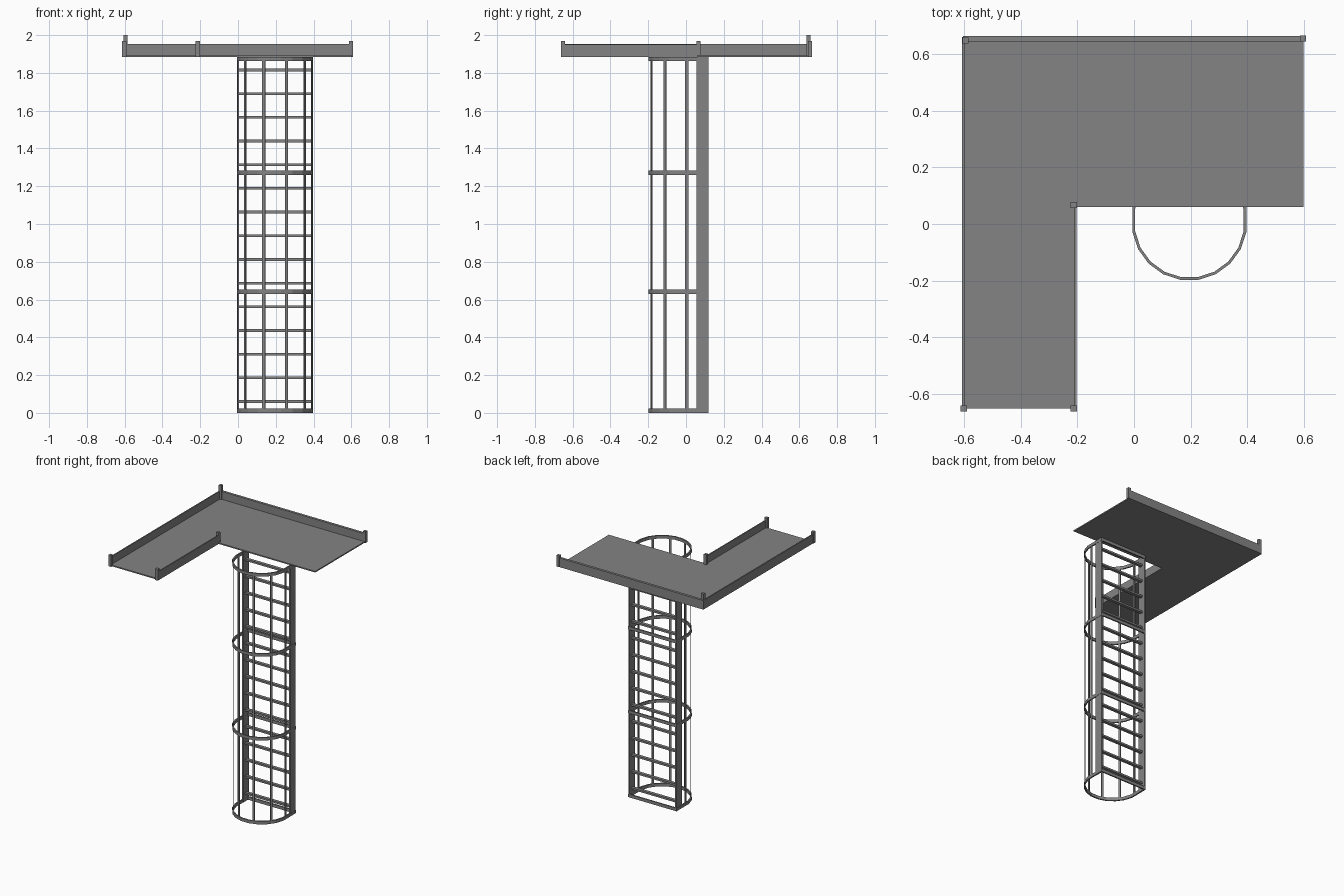
import bpy, bmesh
from math import cos, sin, radians
from mathutils import Matrix, Vector

cube = bpy.data.objects.get("Cube")
if cube:
    bpy.data.objects.remove(cube, do_unlink=True)

steel = bpy.data.materials.new("grey_steel")
steel.use_nodes = True
GREY = (0.23, 0.23, 0.23, 1)
steel.diffuse_color = GREY
steel.node_tree.nodes["Principled BSDF"].inputs["Base Color"].default_value = GREY


def finish(name, bm):
    bmesh.ops.recalc_face_normals(bm, faces=bm.faces)
    mesh = bpy.data.meshes.new(name)
    bm.to_mesh(mesh)
    bm.free()
    mesh.materials.append(steel)
    obj = bpy.data.objects.new(name, mesh)
    bpy.context.collection.objects.link(obj)
    return obj


def box(name, xs, ys, zs, turn=0):
    """Box between ranges, turned about its own vertical axis."""
    ranges = (xs, ys, zs)
    centre = Vector([(a + b) / 2 for a, b in ranges])
    size = [b - a for a, b in ranges]
    bm = bmesh.new()
    bmesh.ops.create_cube(bm, size=1, matrix=Matrix.Translation(centre)
                          @ Matrix.Rotation(turn, 4, 'Z') @ Matrix.Diagonal((*size, 1)))
    return finish(name, bm)


def prism(name, outline, z0, z1):
    bm = bmesh.new()
    face = bm.faces.new([bm.verts.new((x, y, z0)) for x, y in outline])
    top = bmesh.ops.extrude_face_region(bm, geom=[face])["geom"]
    verts = [v for v in top if isinstance(v, bmesh.types.BMVert)]
    bmesh.ops.translate(bm, vec=(0, 0, z1 - z0), verts=verts)
    return finish(name, bm)


# L-shaped platform
LEFT, RIGHT, FRONT, BACK = -0.605, 0.6, -0.652, 0.662
INNER_X, INNER_Y = -0.205, 0.06
DECK, BOARD = 1.885, 1.953
prism("platform", [(LEFT, FRONT), (INNER_X, FRONT), (INNER_X, INNER_Y),
                   (RIGHT, INNER_Y), (RIGHT, BACK), (LEFT, BACK)], DECK, DECK + 0.009)

# Kick boards along the closed edges
box("back_kick_board", (LEFT, RIGHT), (0.645, 0.664), (DECK, BOARD))
box("outer_kick_board", (-0.609, -0.6), (FRONT, BACK), (DECK, BOARD))
box("inner_kick_board", (-0.212, -0.203), (FRONT, INNER_Y), (DECK, BOARD - 0.004))

# Short corner posts
posts = [(-0.602, -0.652, 1.97), (-0.213, -0.652, 1.97), (-0.213, 0.067, 1.97),
         (0.598, 0.656, 1.97), (-0.596, 0.649, 2.0)]
for x, y, top in posts:
    box("corner_post", (x - 0.011, x + 0.011), (y - 0.011, y + 0.011), (DECK, top))

# Ladder side rails and rungs
CX, CY, R = 0.196, 0.004, 0.204
LADDER_BACK = 0.12
for side in (-1, 1):
    x = CX + side * 0.195
    box("side_rail", (x - 0.005, x + 0.005), (0.055, LADDER_BACK), (0, DECK))
for i in range(15):
    z = 0.06 + i * 0.1254
    box("rung", (0, 2 * CX), (0.076, 0.1), (z - 0.007, z + 0.007))


# Closed cage hoops: half-round front, straight sides, bar across the back
def hoop_outline(inset):
    r = R - inset
    arc = [(CX + r * cos(radians(a)), CY + r * sin(radians(a))) for a in range(189, 352, 18)]
    back = LADDER_BACK - inset
    return [(arc[0][0], back)] + arc + [(arc[-1][0], back)]


def hoop(z0, z1):
    bm = bmesh.new()
    rings = [[bm.verts.new((x, y, z)) for x, y in hoop_outline(inset)]
             for inset, z in ((0, z0), (0, z1), (0.01, z1), (0.01, z0))]
    n = len(rings[0])
    for k in range(4):
        a, b = rings[k], rings[(k + 1) % 4]
        for i in range(n):
            j = (i + 1) % n
            bm.faces.new((a[i], a[j], b[j], b[i]))
    finish("cage_hoop", bm)


for z in (0, 0.63, 1.26, 1.862):
    hoop(z, z + 0.023)

# Flat upright straps inside the hoops
for a in range(180, 361, 36):
    r = R - 0.009
    x, y = CX + r * cos(radians(a)), CY + r * sin(radians(a))
    box("cage_strap", (x - 0.003, x + 0.003), (y - 0.008, y + 0.008), (0, DECK - 0.001), radians(a))
